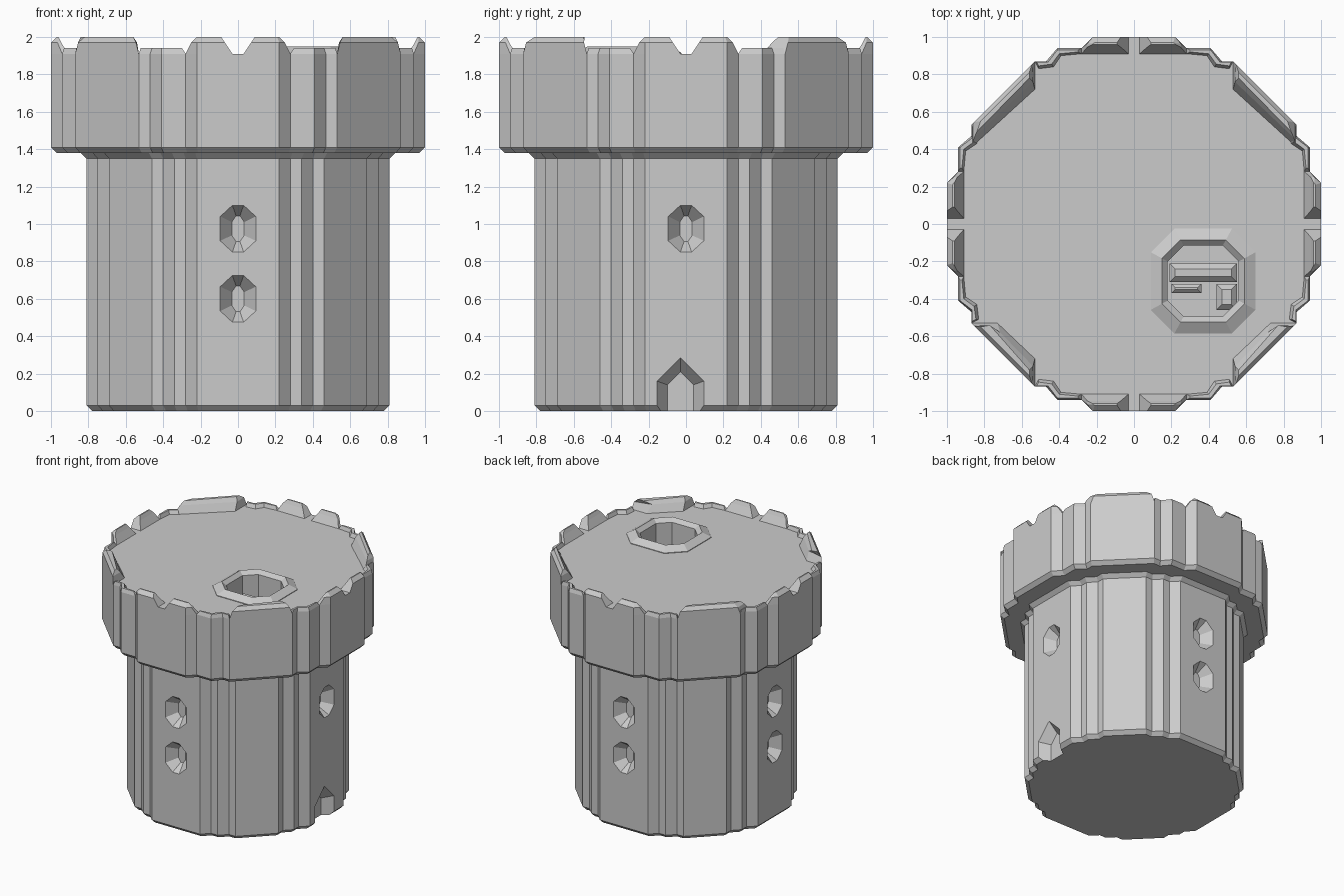
import bpy, bmesh
from mathutils import Matrix, Vector

if "Cube" in bpy.data.objects:
    bpy.data.objects.remove(bpy.data.objects["Cube"])


def loft(bm, rings, cap=True, loop=False):
    """Skin a list of equal-length point rings."""
    vs = [[bm.verts.new(p) for p in r] for r in rings]
    n = len(vs[0])
    pairs = list(zip(vs, vs[1:])) + ([(vs[-1], vs[0])] if loop else [])
    for a, b in pairs:
        for i in range(n):
            j = (i + 1) % n
            bm.faces.new((a[i], a[j], b[j], b[i]))
    if cap and not loop:
        bm.faces.new(vs[0])
        bm.faces.new(vs[-1])


def finish(bm, name):
    bmesh.ops.recalc_face_normals(bm, faces=bm.faces[:])
    me = bpy.data.meshes.new(name)
    bm.to_mesh(me)
    bm.free()
    ob = bpy.data.objects.new(name, me)
    bpy.context.collection.objects.link(ob)
    return ob


def flat(pts, z):
    return [(x, y, z) for x, y in pts]


def outline(half):
    """Stepped octagon from one octant, mirrored and turned four times."""
    quad = half + [(y, x) for x, y in reversed(half)]
    pts = []
    for k in range(4):
        for x, y in quad:
            for _ in range(k):
                x, y = y, -x
            pts.append((x, y))
    return pts


def scaled(pts, s):
    return [(x * s, y * s) for x, y in pts]


def octagon(cx, cy, r):
    c = r * 0.55
    return [(cx + x, cy + y) for x, y in
            [(c, r), (r, c), (r, -c), (c, -r), (-c, -r), (-r, -c), (-r, c), (-c, r)]]


# Tower: shaft and wider head in one closed skin
shaft = outline([(.22, .81), (.28, .75), (.34, .75), (.40, .69), (.46, .69)])
head = outline([(.22, 1), (.28, .94), (.41, .94), (.47, .87), (.53, .87)])
bm = bmesh.new()
loft(bm, [flat(scaled(shaft, .963), 0), flat(shaft, .03), flat(shaft, 1.35),
          flat(scaled(shaft, 1.037), 1.38), flat(scaled(head, .97), 1.38),
          flat(head, 1.41), flat(head, 1.91)])
tower = finish(bm, "tower")

# Cutters: tapered windows, door and roof hatch
bm = bmesh.new()


def recess(opening, back, z, turn, depth):
    """Tapered pocket in a side wall; turn counts quarter turns from the front."""
    m = Matrix.Rotation(turn * 1.5707963, 4, 'Z')
    rings = [[m @ Vector((x, y, z + h)) for x, h in pts]
             for pts, y in ((opening, -.85), (opening, -.81), (back, -.81 + depth))]
    loft(bm, rings)


win = [(.03, .125), (.095, .065), (.095, -.065), (.03, -.125),
       (-.03, -.125), (-.095, -.065), (-.095, .065), (-.03, .125)]
win_back = [(x * .35, h * .55) for x, h in win]
for turn, heights in ((0, (.975, .6)), (1, (.975,)), (2, (.975, .6)), (3, (.975, .6))):
    for z in heights:
        recess(win, win_back, z, turn, .08)
recess([(-.155, -.05), (.095, -.05), (.095, .16), (-.03, .285), (-.155, .16)],
       [(-.10, -.05), (.04, -.05), (.04, .14), (-.03, .21), (-.10, .14)], 0, 1, .08)
HX, HY = .37, -.305
loft(bm, [flat(octagon(HX, HY, .19), 1.6), flat(octagon(HX, HY, .19), 2.1)])
cutter = finish(bm, "opening_cutter")
cutter.hide_render = True
mod = tower.modifiers.new("openings", 'BOOLEAN')
mod.operation, mod.solver, mod.object = 'DIFFERENCE', 'EXACT', cutter
bpy.context.view_layer.objects.active = tower
bpy.ops.object.modifier_apply(modifier=mod.name)
bpy.data.objects.remove(cutter)

# Paired merlons on the four straight sides, and low bumps on the stepped corners
low = [(.03, 1), (.22, 1), (.28, .94), (.28, .91), (.03, .91)]
mid = [(.07, 1), (.22, 1), (.25, .965), (.25, .945), (.07, .945)]
top = [(.09, .97), (.21, .97), (.22, .965), (.22, .96), (.09, .96)]
bump = [(.28, .94), (.41, .94), (.47, .87), (.53, .87), (.51, .83), (.43, .84), (.39, .9), (.28, .91)]
bump_top = [(.30, .93), (.41, .93), (.46, .865), (.52, .865), (.51, .845), (.44, .855), (.4, .91), (.30, .92)]
merlons, bumps = bmesh.new(), bmesh.new()
for sx in (1, -1):
    for sy in (1, -1):
        for swap in (False, True):
            def place(pts, z):
                return [(sx * (y if swap else x), sy * (x if swap else y), z) for x, y in pts]
            loft(merlons, [place(low, 1.91), place(mid, 1.97), place(top, 2)])
            loft(bumps, [place(bump, 1.91), place(bump_top, 1.94)])
finish(merlons, "side_merlons")
finish(bumps, "corner_bumps")

# Long merlons on the diagonals; the back pair reach further round the corner
bm = bmesh.new()
for sx in (1, -1):
    for sy in (1, -1):
        e = .41 if sy > 0 else .53
        ix = .87 if sy > 0 else .73
        rings = [
            ([(.53, .87), (.87, .53), (ix, e), (.53, .72)], 1.91),
            ([(.545, .855), (.855, .545), (ix - .015, e + .05), (.54, .76)], 1.97),
            ([(.56, .81), (.82, .55), (ix + (.81 - ix) * .5, e + (.55 - e) * .6), (.56, .78)], 2)]
        loft(bm, [[(sx * x, sy * y, z) for x, y in pts] for pts, z in rings])
finish(bm, "diagonal_merlons")

# Raised rim round the roof hatch
bm = bmesh.new()
loft(bm, [flat(octagon(HX, HY, r), z) for r, z in
          ((.28, 1.9), (.28, 1.915), (.22, 1.95), (.19, 1.92), (.19, 1.9))], loop=True)
finish(bm, "hatch_rim")


# Rungs and post inside the hatch
def bar(bm, x0, x1, y0, y1, z0, z1, c=.03):
    base = [(x0, y0), (x1, y0), (x1, y1), (x0, y1)]
    crest = [(x0 + c, y0 + c), (x1 - c, y0 + c), (x1 - c, y1 - c), (x0 + c, y1 - c)]
    loft(bm, [flat(base, z0), flat(base, z1 - c), flat(crest, z1)])


bm = bmesh.new()
bar(bm, .19, .55, -.31, -.21, 1.70, 1.80)
bar(bm, .20, .36, -.37, -.32, 1.62, 1.70, .02)
bar(bm, .44, .55, -.46, -.32, 1.60, 1.74)
finish(bm, "hatch_rungs")
